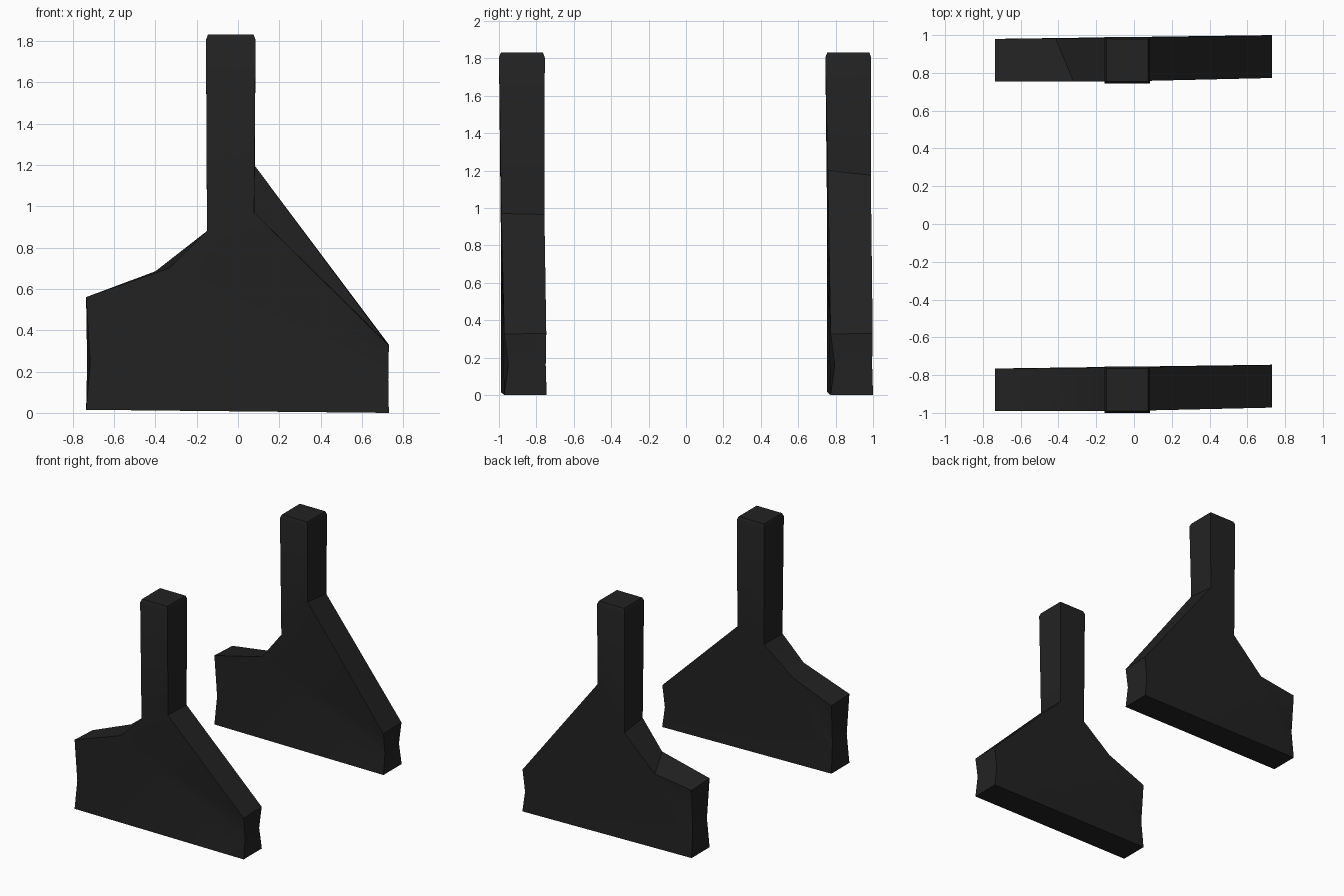
import bpy, bmesh, math

if "Cube" in bpy.data.objects:
    bpy.data.objects.remove(bpy.data.objects["Cube"])

black = bpy.data.materials.new("soft_black")
black.diffuse_color = (0.016, 0.016, 0.016, 1)
black.use_nodes = True
black.node_tree.nodes["Principled BSDF"].inputs["Base Color"].default_value = black.diffuse_color

TOP_RIM, TOP = 1.805, 1.83


def stand(name, y_shift, front_kink, back_kink, front_neck, back_neck,
          front_slope, back_slope):
    """Slab foot with sloped shoulders and a square post, slightly skewed."""
    bm = bmesh.new()

    # outlines run clockwise from the bottom left: (x, y, z)
    front = [(-.735, -.99, .015), (-.715, -.985, .24), (-.735, -.99, .56),
             (front_kink[0], -.99, front_kink[1]), (-.15, -.99, front_neck),
             (-.155, -1.0, TOP_RIM), (.085, -1.0, TOP_RIM),
             (.078, -.987, front_slope), (.73, -.972, .325),
             (.727, -.95, .16), (.73, -.972, 0)]
    back = [(-.735, -.765, .015), (-.73, -.785, .24), (-.735, -.765, .55),
            (back_kink[0], -.763, back_kink[1]), (-.15, -.76, back_neck),
            (-.155, -.755, TOP_RIM), (.085, -.755, TOP_RIM),
            (.08, -.757, back_slope), (.73, -.747, .33),
            (.71, -.75, .16), (.73, -.745, 0)]
    rings = [[bm.verts.new((x, y + y_shift, z)) for x, y, z in pts]
             for pts in (front, back)]
    f, b = rings

    # broad faces: foot and post
    for r in rings:
        bm.faces.new(r[:5] + r[7:])
        bm.faces.new(r[4:8])

    # rim faces, leaving the post top open
    n = len(f)
    for i in range(n):
        if i != 5:
            j = (i + 1) % n
            bm.faces.new((f[i], f[j], b[j], b[i]))

    # softened cap on the post
    low = [f[5], f[6], b[6], b[5]]
    mid_x, mid_y = -.035, -.8775 + y_shift
    high = [bm.verts.new((mid_x + (v.co.x - mid_x) * .92,
                          mid_y + (v.co.y - mid_y) * .92, TOP)) for v in low]
    for i in range(4):
        j = (i + 1) % 4
        bm.faces.new((low[i], low[j], high[j], high[i]))
    bm.faces.new(high)

    bmesh.ops.recalc_face_normals(bm, faces=bm.faces)
    bmesh.ops.triangulate(bm, faces=[x for x in bm.faces if len(x.verts) > 4])
    me = bpy.data.meshes.new(name)
    bm.to_mesh(me)
    bm.free()
    me.materials.append(black)
    ob = bpy.data.objects.new(name, me)
    bpy.context.collection.objects.link(ob)
    bpy.ops.object.select_all(action='DESELECT')
    ob.select_set(True)
    bpy.context.view_layer.objects.active = ob
    bpy.ops.object.shade_smooth_by_angle(angle=math.radians(30))


# the two stands differ only in their shoulder heights
stand("front_stand", 0, (-.335, .70), (-.40, .685), .88, .88, .97, .965)
stand("back_stand", 1.745, (-.32, .66), (-.415, .595), .88, .85, 1.20, 1.175)
